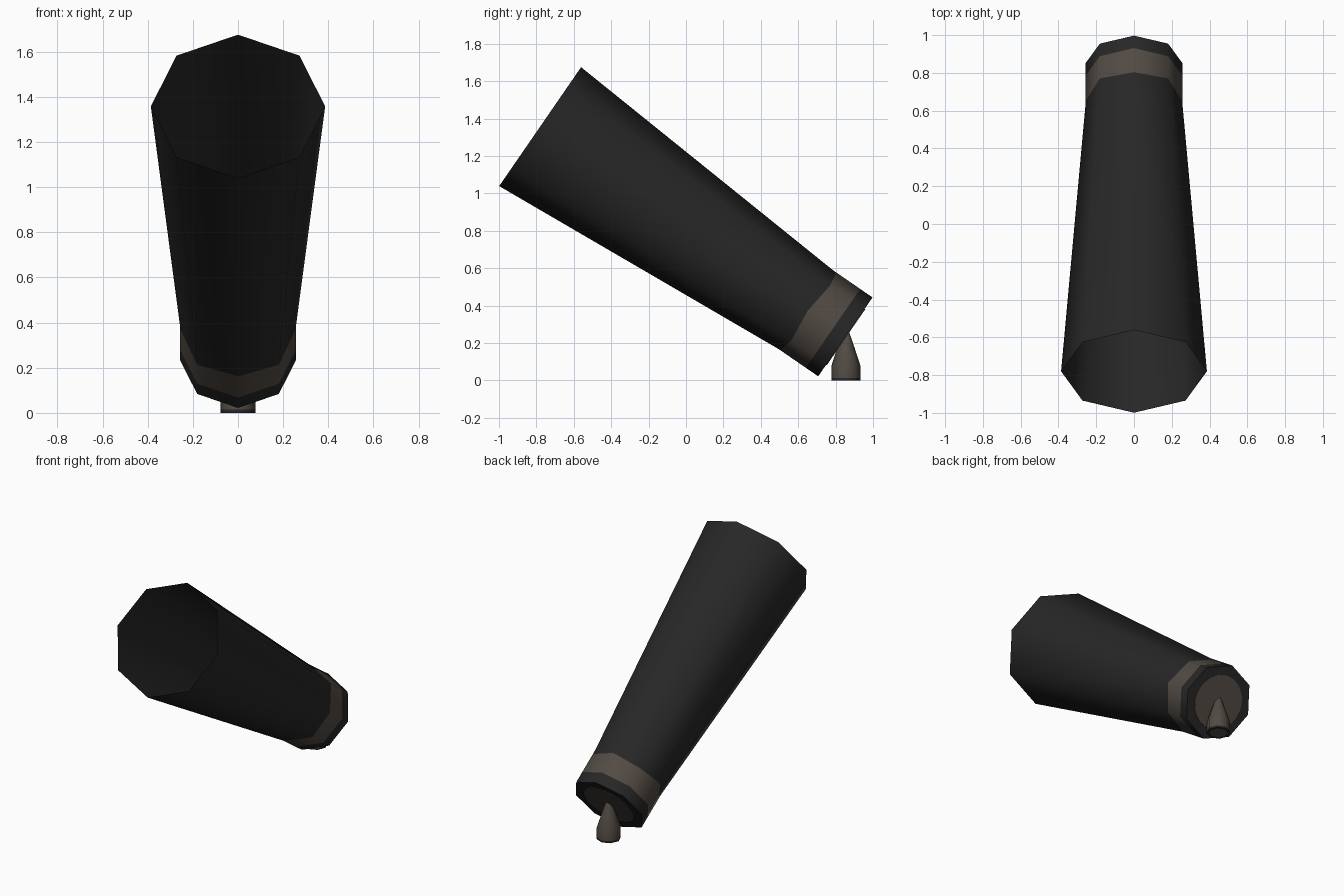
import bpy, bmesh, math
from mathutils import Vector

if "Cube" in bpy.data.objects:
    bpy.data.objects.remove(bpy.data.objects["Cube"])

def material(name, rgb):
    m = bpy.data.materials.new(name)
    m.diffuse_color = (*rgb, 1)
    m.use_nodes = True
    m.node_tree.nodes["Principled BSDF"].inputs["Base Color"].default_value = m.diffuse_color
    return m

BLACK = material("matte black", (0.020, 0.020, 0.020))
BROWN = material("worn grey brown", (0.085, 0.070, 0.057))

# Tilted barrel axis: from the narrow rear end up to the wide front end
REAR = Vector((0, 0.852, 0.233))
FRONT = Vector((0, -0.78, 1.357))
AXIS = (FRONT - REAR).normalized()
LENGTH = (FRONT - REAR).length
SIDE = Vector((1, 0, 0))
UP = AXIS.cross(SIDE)
if UP.z < 0:
    UP = -UP

def lathe(name, origin, axis, up, rings, sides, mats, cap_start=None, cap_end=None, wobble=None):
    """rings: (distance, radius, material of the band that follows)"""
    bm = bmesh.new()
    loops = []
    for k, (d, r, _) in enumerate(rings):
        loop = []
        for i in range(sides):
            a = 2 * math.pi * i / sides
            off = wobble[1][i % len(wobble[1])] if wobble and wobble[0] == k else 0
            loop.append(bm.verts.new(origin + axis * (d + off)
                                     + r * (SIDE * math.sin(a) + up * math.cos(a))))
        loops.append(loop)
    for k in range(len(loops) - 1):
        for i in range(sides):
            j = (i + 1) % sides
            f = bm.faces.new((loops[k][i], loops[k][j], loops[k + 1][j], loops[k + 1][i]))
            f.material_index = rings[k][2]
    if cap_start is not None:
        bm.faces.new(loops[0]).material_index = cap_start
    if cap_end is not None:
        bm.faces.new(loops[-1]).material_index = cap_end
    bmesh.ops.recalc_face_normals(bm, faces=bm.faces[:])
    me = bpy.data.meshes.new(name)
    bm.to_mesh(me)
    bm.free()
    for m in mats:
        me.materials.append(m)
    ob = bpy.data.objects.new(name, me)
    bpy.context.collection.objects.link(ob)
    bpy.ops.object.select_all(action='DESELECT')
    ob.select_set(True)
    bpy.context.view_layer.objects.active = ob
    bpy.ops.object.shade_smooth_by_angle(angle=math.radians(55))
    return ob

# Tapered open barrel with straight collar: dark rim, worn band, black tube
lathe("barrel", REAR, AXIS, UP,
      [(0, 0.256, 0), (0.08, 0.256, 1), (0.235, 0.256, 0), (0.257, 0.256, 0),
       (LENGTH, 0.386, 0)],
      8, [BLACK, BROWN], cap_start=0,
      wobble=(2, [0.0, -0.012, 0.01, -0.008, 0.012, -0.008, 0.01, -0.012]))

# Round worn plate on the rear face
lathe("rear_plate", REAR, AXIS, UP, [(-0.004, 0.182, 0), (0.002, 0.182, 0)],
      24, [BROWN], cap_start=0, cap_end=0)

# Short tapered foot under the rear face, with dark rim at the bottom
lathe("foot", Vector((0, 0.855, 0)), Vector((0, 0, 1)), Vector((0, 1, 0)),
      [(0, 0.058, 0), (0, 0.077, 0), (0.014, 0.077, 1), (0.08, 0.077, 1),
       (0.17, 0.048, 1), (0.262, 0.016, 1)],
      8, [BLACK, BROWN], cap_start=1, cap_end=1)
